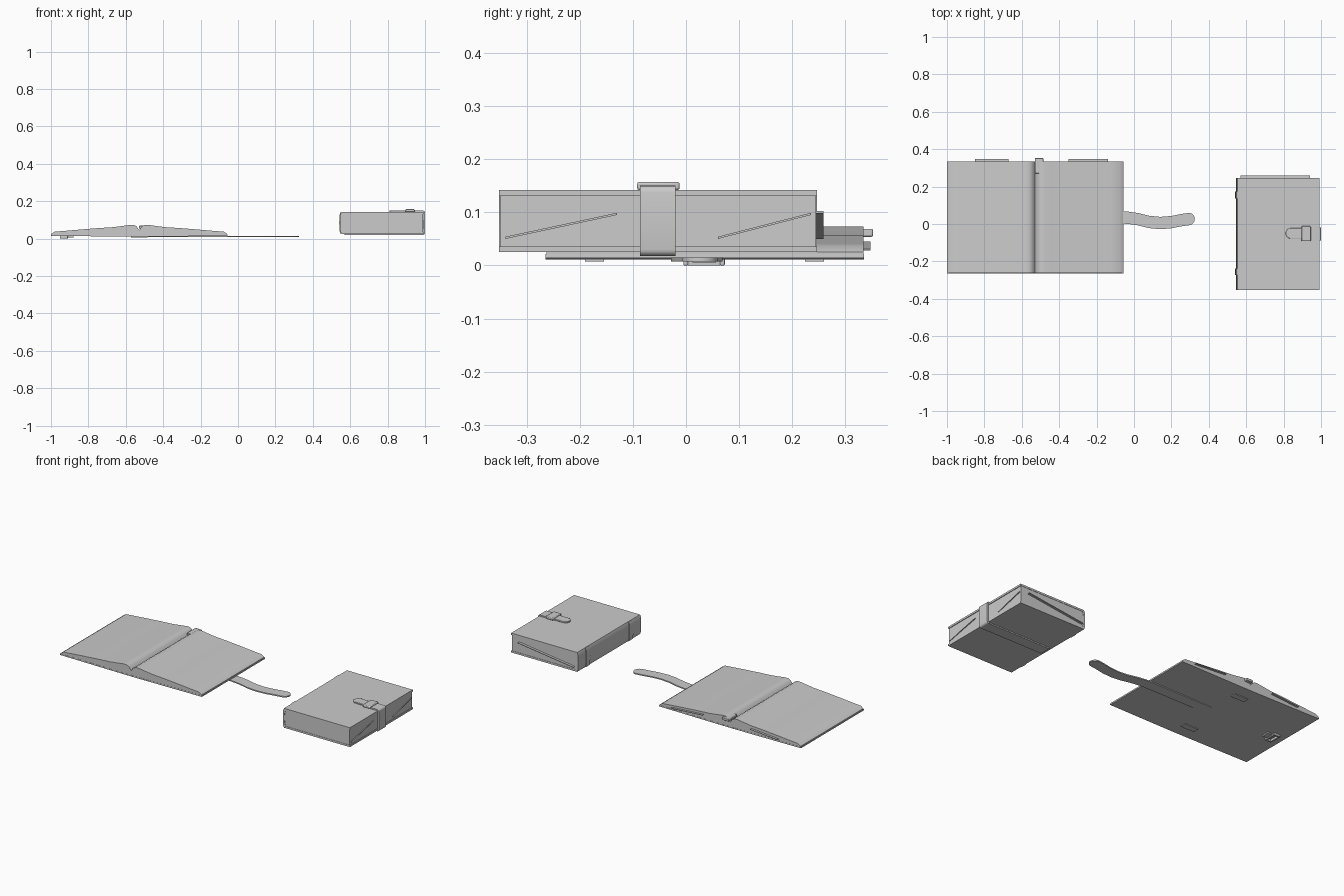
import bpy, bmesh, math
from mathutils import Vector

if "Cube" in bpy.data.objects:
    bpy.data.objects.remove(bpy.data.objects["Cube"])


def prism(name, pts, lo, hi, axis, bevel=0.0):
    """Extrude a 2D outline along y (points are x,z), z (x,y) or x (y,z)."""
    def place(p, t):
        return {'y': (p[0], t, p[1]), 'z': (p[0], p[1], t), 'x': (t, p[0], p[1])}[axis]
    bm = bmesh.new()
    base = bm.faces.new([bm.verts.new(place(p, lo)) for p in pts])
    ext = bmesh.ops.extrude_face_region(bm, geom=[base])
    shift = Vector(place((0, 0), hi - lo))
    bmesh.ops.translate(bm, vec=shift, verts=[v for v in ext['geom'] if isinstance(v, bmesh.types.BMVert)])
    bmesh.ops.recalc_face_normals(bm, faces=bm.faces)
    me = bpy.data.meshes.new(name)
    bm.to_mesh(me)
    bm.free()
    ob = bpy.data.objects.new(name, me)
    bpy.context.collection.objects.link(ob)
    if bevel:
        mod = ob.modifiers.new("soft_edges", 'BEVEL')
        mod.width, mod.segments = bevel, 2
    bpy.context.view_layer.objects.active = ob
    bpy.ops.object.select_all(action='DESELECT')
    ob.select_set(True)
    bpy.ops.object.shade_smooth_by_angle(angle=math.radians(35))
    return ob


def box(name, x, y, z, bevel=0.0):
    return prism(name, [(x[0], y[0]), (x[1], y[0]), (x[1], y[1]), (x[0], y[1])], *z, 'z', bevel)


def arc(cx, cy, r, a0, a1, n=8):
    return [(cx + r * math.cos(math.radians(a0 + (a1 - a0) * i / n)),
             cy + r * math.sin(math.radians(a0 + (a1 - a0) * i / n))) for i in range(n + 1)]


def frame(name, x, y, z, t):
    """Rectangular buckle frame lying flat."""
    box(name + "_front", x, (y[0], y[0] + t), z, 0.002)
    box(name + "_back", x, (y[1] - t, y[1]), z, 0.002)
    box(name + "_left", (x[0], x[0] + t), (y[0] + t, y[1] - t), z)
    box(name + "_right", (x[1] - t, x[1]), (y[0] + t, y[1] - t), z)


# ---------- closed book ----------
Y0, Y1 = -0.352, 0.247
spine_out = [(0.553, 0.142), (0.548, 0.13), (0.546, 0.11), (0.545, 0.084),
             (0.546, 0.058), (0.548, 0.038), (0.553, 0.025)]
spine_in = [(0.563, 0.036), (0.557, 0.058), (0.556, 0.084), (0.557, 0.11), (0.563, 0.131)]
prism("closed_cover", [(0.992, 0.142)] + spine_out + [(0.992, 0.025), (0.992, 0.036)]
      + spine_in + [(0.992, 0.131)], Y0, Y1, 'y')
prism("closed_pages", [(0.989, 0.0355)] + [(0.988, 0.1315)]
      + [(0.563, 0.131), (0.557, 0.11), (0.556, 0.084), (0.557, 0.058), (0.563, 0.036)],
      Y0 + 0.002, Y1 - 0.002, 'y')
# bands across the rounded spine
for i, y in enumerate((0.155, -0.255)):
    prism(f"closed_spine_band_{i}", [(x - 0.004, z) for x, z in spine_out]
          + [(0.56, 0.03), (0.56, 0.137)], y - 0.018, y + 0.018, 'y')
# slanted loose sheets peeking out of the page block
prism("closed_loose_sheet_back", [(0.57, 0.05), (0.94, 0.098), (0.94, 0.102), (0.57, 0.054)],
      0.2, 0.259, 'y')
for i, (a, b) in enumerate(((-0.34, -0.13), (0.06, 0.235))):
    prism(f"closed_loose_sheet_side_{i}", [(a, 0.05), (b, 0.095), (b, 0.099), (a, 0.054)],
          0.95, 0.993, 'x')
# strap: beneath the cover, up the fore edge and over the top
prism("closed_strap", [(0.57, 0.025), (0.57, 0.018)] + arc(0.988, 0.030, 0.012, -90, 0, 4)
      + arc(0.988, 0.138, 0.012, 0, 90, 4) + [(0.94, 0.150), (0.94, 0.142), (0.992, 0.142), (0.992, 0.025)],
      -0.087, -0.02, 'y')
prism("closed_strap_tip", [(0.945, -0.078), (0.945, -0.022)] + arc(0.838, -0.05, 0.028, 90, 270),
      0.142, 0.151, 'z', 0.002)
box("closed_strap_keeper", (0.895, 0.945), (-0.092, -0.012), (0.142, 0.157), 0.004)

# ---------- open book ----------
OY0, OY1 = -0.264, 0.335
MID = -0.528
half_cover = [(0.0, 0.011), (0.05, 0.011), (0.4725, 0.014)]
half_top = [(0.472, 0.022), (0.05, 0.018), (0.0, 0.018)]
mirror = lambda pts: [(MID - d, z) for d, z in pts]
keep = lambda pts: [(MID + d, z) for d, z in pts]
prism("open_cover", keep(half_cover + half_top) + mirror(half_top[1::-1] + half_cover[:0:-1]),
      OY0, OY1, 'y')
# page halves, arching up towards the gutter
half_pages = [(0.0, 0.016), (0.05, 0.0175), (0.470, 0.0215), (0.470, 0.025), (0.452, 0.037),
              (0.40, 0.041), (0.32, 0.048), (0.22, 0.056), (0.14, 0.061), (0.085, 0.068),
              (0.05, 0.073), (0.03, 0.073), (0.014, 0.065), (0.004, 0.05), (0.0, 0.045)]
for side, pts in (("left", mirror(half_pages)), ("right", keep(half_pages))):
    prism(f"open_pages_{side}", pts, OY0 + 0.001, OY1 - 0.001, 'y')
# loose sheets and the ribbon behind the page edge
for name, x0, z0, x1, z1 in (("left", -0.85, 0.028, -0.67, 0.042), ("right", -0.35, 0.042, -0.14, 0.028)):
    prism(f"open_loose_sheet_{name}", [(x0, z0), (x1, z1), (x1, z1 + 0.003), (x0, z0 + 0.003)],
          0.29, 0.347, 'y')
box("open_ribbon", (-0.53, -0.485), (0.27, 0.352), (0.054, 0.069), 0.003)
# raised bands under the spine
for i, y in enumerate((-0.172, 0.242)):
    box(f"open_spine_band_{i}", (MID - 0.045, MID + 0.045), (y - 0.018, y + 0.018), (0.007, 0.0125))


# wavy strap lying on the ground
def strap_y(x):
    pts = ((-0.49, 0.036), (-0.05, 0.036), (0.02, 0.026), (0.08, 0.011), (0.14, 0.005),
           (0.2, 0.010), (0.25, 0.020), (0.30, 0.027))
    for (a, ya), (b, yb) in zip(pts, pts[1:]):
        if x <= b:
            return ya + (yb - ya) * (x - a) / (b - a)
    return pts[-1][1]


xs = [-0.48, -0.06, -0.02, 0.02, 0.05, 0.08, 0.11, 0.14, 0.17, 0.2, 0.225, 0.25, 0.275, 0.292]
W = 0.033
prism("open_strap", [(x, strap_y(x) - W) for x in xs] + arc(0.292, 0.027, W, -80, 80)
      + [(x, strap_y(x) + W) for x in reversed(xs)], 0.0075, 0.0145, 'z')
# buckle on the underside of the left cover
frame("open_buckle", (-0.952, -0.91), (-0.005, 0.073), (0.0, 0.014), 0.009)
box("open_buckle_tab", (-0.935, -0.88), (0.012, 0.056), (0.006, 0.016))
